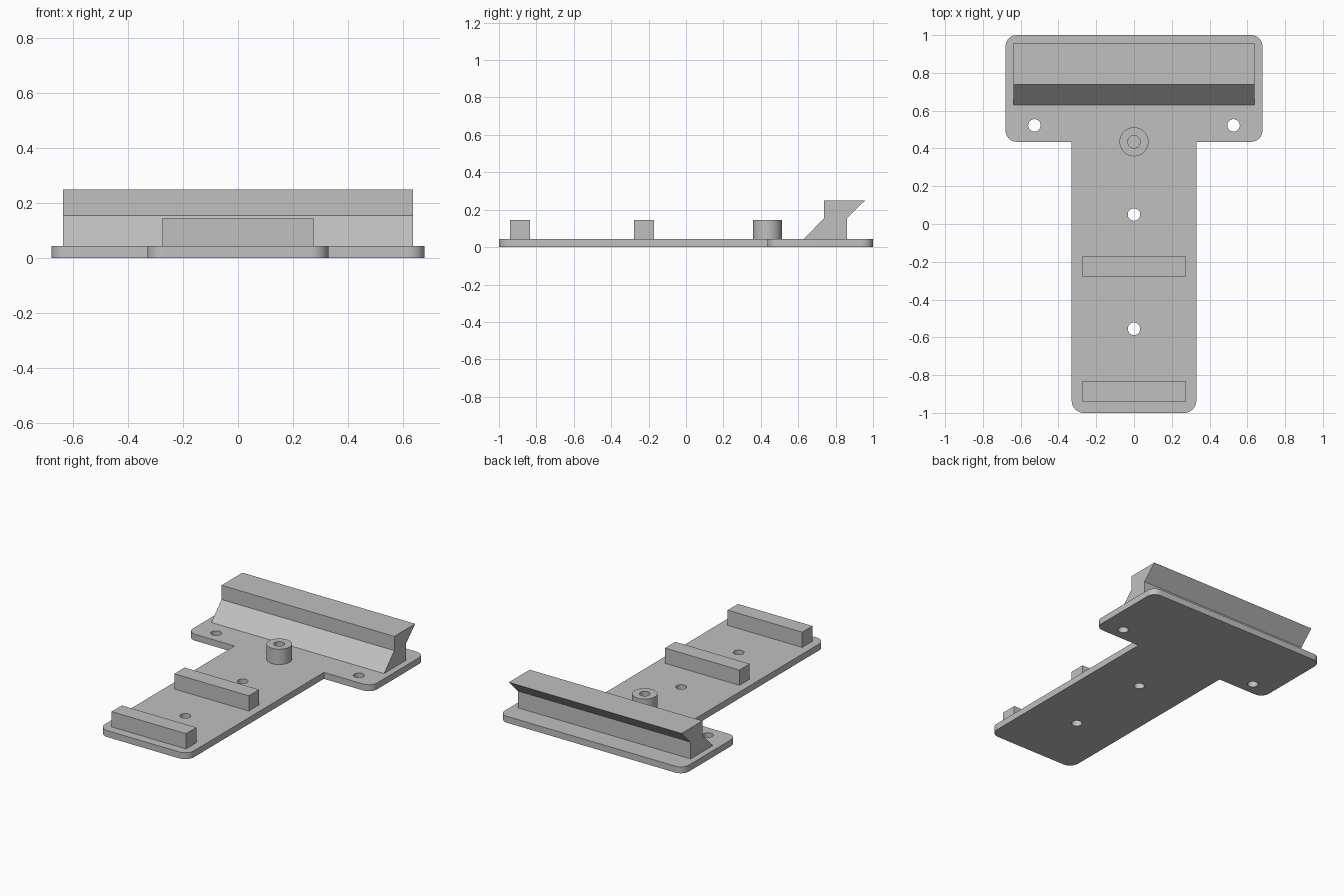
import bpy
import bmesh
from math import cos, sin, pi, radians
from mathutils import Matrix

cube = bpy.data.objects.get("Cube")
if cube:
    bpy.data.objects.remove(cube, do_unlink=True)

grey = bpy.data.materials.new("plain grey")
grey.use_nodes = True
colour = (0.53, 0.53, 0.53, 1)
grey.diffuse_color = colour
grey.node_tree.nodes["Principled BSDF"].inputs["Base Color"].default_value = colour


def circle(x, y, r, n=40):
    return [(x + r * cos(2 * pi * i / n), y + r * sin(2 * pi * i / n)) for i in range(n)]


def fillet(x, y, sx, sy, r, steps=10):
    """Rounded corner at (x, y); sx, sy point outwards. Runs from the x side to the y side."""
    cx, cy = x - sx * r, y - sy * r
    return [(cx + sx * r * cos(pi / 2 * i / steps), cy + sy * r * sin(pi / 2 * i / steps))
            for i in range(steps + 1)]


def extrude(name, loops, low, high, matrix=None):
    """Solid from an outline, with any further loops as holes."""
    curve = bpy.data.curves.new(name, "CURVE")
    curve.dimensions = "2D"
    curve.fill_mode = "BOTH"
    curve.extrude = (high - low) / 2
    for loop in loops:
        spline = curve.splines.new("POLY")
        spline.points.add(len(loop) - 1)
        for point, (x, y) in zip(spline.points, loop):
            point.co = (x, y, 0, 1)
        spline.use_cyclic_u = True
    temp = bpy.data.objects.new(name, curve)
    mesh = bpy.data.meshes.new_from_object(temp)
    bpy.data.objects.remove(temp)
    bpy.data.curves.remove(curve)
    mesh.name = name

    bm = bmesh.new()
    bm.from_mesh(mesh)
    bmesh.ops.remove_doubles(bm, verts=bm.verts, dist=0.0002)
    bmesh.ops.translate(bm, verts=bm.verts, vec=(0, 0, (low + high) / 2))
    if matrix:
        bmesh.ops.transform(bm, matrix=matrix, verts=bm.verts)
    bmesh.ops.recalc_face_normals(bm, faces=bm.faces)
    bm.to_mesh(mesh)
    bm.free()

    mesh.materials.clear()
    mesh.materials.append(grey)
    obj = bpy.data.objects.new(name, mesh)
    bpy.context.collection.objects.link(obj)
    bpy.ops.object.select_all(action="DESELECT")
    obj.select_set(True)
    bpy.context.view_layer.objects.active = obj
    bpy.ops.object.shade_smooth_by_angle(angle=radians(30))
    return obj


TOP = 0.043      # upper face of the plate
HEIGHT = 0.145   # top of the bars and boss

# T-shaped plate: right half of the outline, mirrored, with four screw holes
half = (fillet(0.33, -1, 1, -1, 0.065)[::-1]
        + [(0.33, 0.435), (0.62, 0.435)]
        + fillet(0.68, 0.435, 1, -1, 0.06)[::-1][1:]
        + fillet(0.68, 1, 1, 1, 0.06))
outline = half + [(-x, y) for x, y in reversed(half)]
holes = [(-0.527, 0.522), (0.527, 0.522), (0, 0.05), (0, -0.555)]
extrude("base_plate", [outline] + [circle(x, y, 0.033) for x, y in holes], 0, TOP)

# Hollow boss with a blind bore
extrude("boss", [circle(0, 0.435, 0.077), circle(0, 0.435, 0.033)], TOP, HEIGHT)

# Two cross bars on the stem
for name, y in (("front_bar", -0.887), ("middle_bar", -0.225)):
    bar = [(-0.275, y - 0.054), (0.275, y - 0.054), (0.275, y + 0.054), (-0.275, y + 0.054)]
    extrude(name, [bar], TOP, HEIGHT)

# Hooked rail: side profile in (y, z), swept along x
profile = [(0.63, TOP), (0.738, 0.155), (0.738, 0.25), (0.958, 0.25), (0.862, 0.155), (0.862, TOP)]
to_x = Matrix(((0, 0, 1, 0), (1, 0, 0, 0), (0, 1, 0, 0), (0, 0, 0, 1)))
extrude("hooked_rail", [profile], -0.638, 0.638, to_x)
